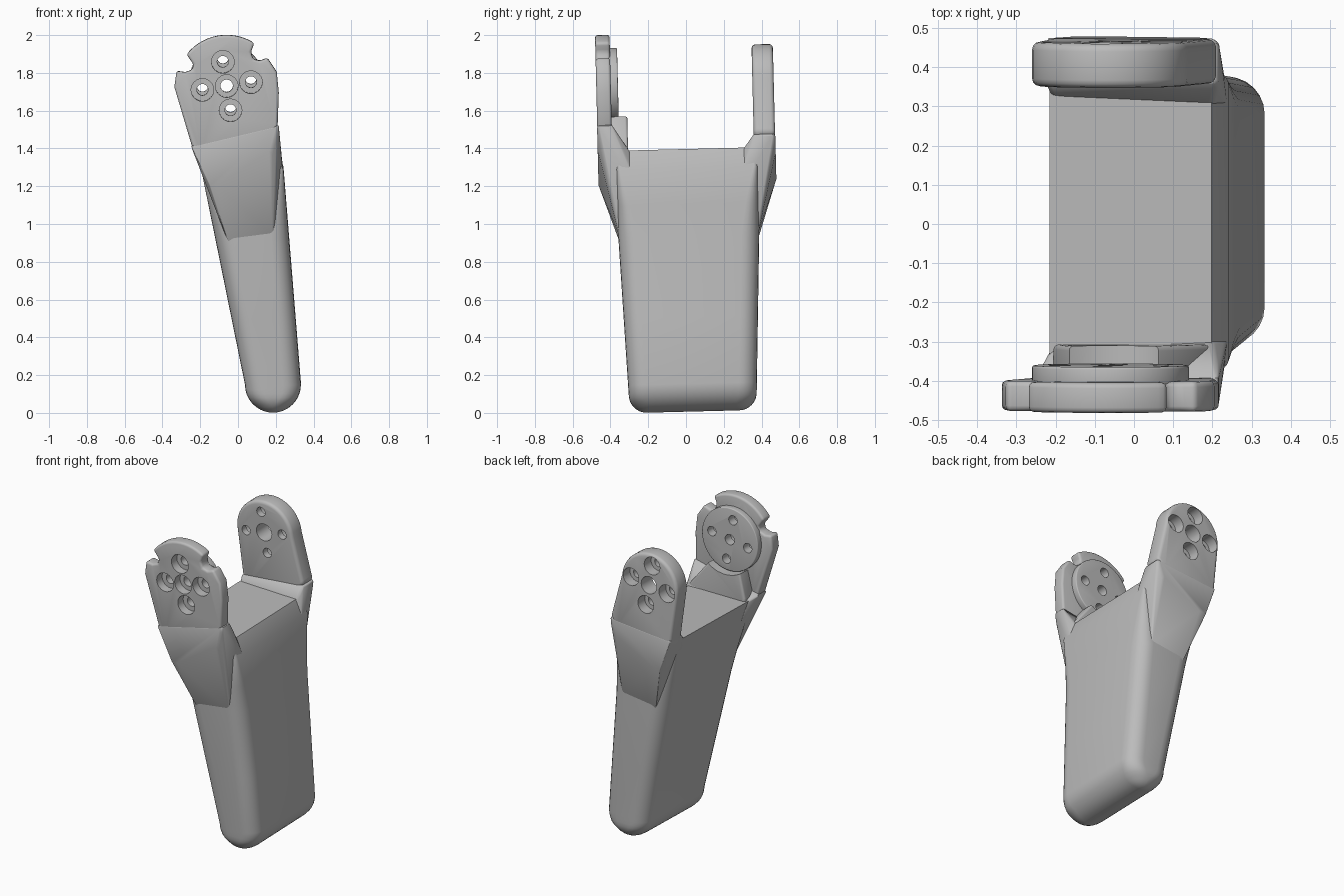
import bpy, bmesh
from math import sin, cos, pi, sqrt, radians
from mathutils import Matrix, Vector

if "Cube" in bpy.data.objects:
    bpy.data.objects.remove(bpy.data.objects["Cube"])

grey = bpy.data.materials.new("plain grey")
grey.use_nodes = True
grey.diffuse_color = (0.5, 0.5, 0.5, 1)
grey.node_tree.nodes["Principled BSDF"].inputs["Base Color"].default_value = (0.5, 0.5, 0.5, 1)

# The whole part leans slightly about the x axis
LEAN = Matrix.Translation((0, 0.013, 1.007)) @ Matrix.Rotation(0.025, 4, 'X') @ Matrix.Translation((0, 0, -1))
AX, AZ = -0.06, 1.735   # joint axis


def to_object(name, bm):
    bmesh.ops.recalc_face_normals(bm, faces=bm.faces)
    mesh = bpy.data.meshes.new(name)
    bm.to_mesh(mesh)
    bm.free()
    mesh.materials.append(grey)
    obj = bpy.data.objects.new(name, mesh)
    bpy.context.collection.objects.link(obj)
    obj.matrix_world = LEAN
    return obj


def add_loft(bm, rings):
    """Skin a list of equal point rings and cap both ends."""
    rows = [[bm.verts.new(p) for p in ring] for ring in rings]
    for a, b in zip(rows, rows[1:]):
        for i in range(len(a)):
            j = (i + 1) % len(a)
            bm.faces.new((a[i], a[j], b[j], b[i]))
    bm.faces.new(rows[0])
    bm.faces.new(rows[-1])


def loft(name, rings):
    bm = bmesh.new()
    add_loft(bm, rings)
    return to_object(name, bm)


def prism(name, outline, y0, y1):
    return loft(name, [[(x, y, z) for x, z in outline] for y in (y0, y1)])


def hull(name, points):
    bm = bmesh.new()
    for p in points:
        bm.verts.new(p)
    res = bmesh.ops.convex_hull(bm, input=bm.verts)
    inner = [g for g in res["geom_interior"] if isinstance(g, bmesh.types.BMVert)]
    bmesh.ops.delete(bm, geom=inner, context='VERTS')
    bmesh.ops.dissolve_limit(bm, angle_limit=0.02, verts=bm.verts, edges=bm.edges)
    return to_object(name, bm)


def arc(r, a0, a1, n, cx=AX, cz=AZ):
    return [(cx + r * cos(radians(a0 + (a1 - a0) * i / n)),
             cz + r * sin(radians(a0 + (a1 - a0) * i / n))) for i in range(n + 1)]


def turned_cutter(name, items):
    """Stepped cylinders along y: items are (x, z, [(y, radius), ...])."""
    bm = bmesh.new()
    for x, z, steps in items:
        add_loft(bm, [[(px, y, pz) for px, pz in arc(r, 0, 345, 23, x, z)] for y, r in steps])
    obj = to_object(name, bm)
    obj.hide_render = True
    return obj


def finish(obj, bevel=0, cutter=None):
    """Apply bevel and cut, then smooth the shading."""
    if bevel:
        m = obj.modifiers.new("round", 'BEVEL')
        m.width, m.segments, m.limit_method, m.angle_limit = bevel, 3, 'ANGLE', radians(32)
    if cutter:
        m = obj.modifiers.new("cut", 'BOOLEAN')
        m.object, m.operation, m.solver = cutter, 'DIFFERENCE', 'EXACT'
    bpy.context.view_layer.update()
    deps = bpy.context.evaluated_depsgraph_get()
    mesh = bpy.data.meshes.new_from_object(obj.evaluated_get(deps))
    obj.modifiers.clear()
    obj.data = mesh
    bpy.ops.object.select_all(action='DESELECT')
    obj.select_set(True)
    bpy.context.view_layer.objects.active = obj
    bpy.ops.object.shade_smooth_by_angle(angle=radians(32))


# Leg body: rounded rectangles stacked from the round foot to the flat floor
def section(z):
    R = 0.148
    if z < R:
        h = max(sqrt(R * R - (R - z) ** 2), 0.012)
        x0, x1 = 0.185 - h, 0.185 + h
    else:
        x0 = 0.037 - 0.203 * (z - R)
        x1 = 0.333 - 0.081 * (z - R)
    if z > 1.29:
        x1 -= 0.35 * (z - 1.29)
    half = 0.335 + 0.038 * min(z / 0.93, 1)
    if z < 0.09:
        half -= 0.09 - sqrt(0.0081 - (0.09 - z) ** 2)
    r = 0.095 if z < 1 else max(0.02, 0.095 - 0.28 * (z - 1))
    r = min(r, (x1 - x0) * 0.48)
    ring = []
    for k, (cx, cy) in enumerate([(x1 - r, half - r), (x0 + r, half - r),
                                  (x0 + r, r - half), (x1 - r, r - half)]):
        for i in range(7):
            a = (k + i / 6) * pi / 2
            ring.append((cx + r * cos(a), cy + r * sin(a), z))
    return ring


foot = [0.148 * (1 - cos(i * pi / 20)) for i in range(10)]
finish(loft("leg_body", [section(z) for z in foot + [0.148, 0.5, 0.93, 1.1, 1.29, 1.39]]))

# Shoulders: flared blends from the body out to each arm plate
for name, s, yi, outer in (
        ("front_shoulder", -1, 0.393, [(-0.25, 1.42), (-0.15, 1.21), (-0.11, 1.21), (0.18, 1.40), (0.215, 1.53)]),
        ("back_shoulder", 1, 0.357, [(-0.225, 1.42), (-0.15, 1.22), (-0.1, 1.22), (0.18, 1.36), (0.215, 1.46)])):
    pts = [(x, s * 0.471, z) for x, z in outer]
    pts += [(x, s * yi, z) for x, z in (outer[0], outer[-1])]
    pts += [(-0.05, s * 0.365, 0.9), (0.19, s * 0.365, 0.93), (-0.185, s * 0.29, 1.25),
            (-0.21, s * 0.32, 1.385), (0.238, s * 0.3, 1.29), (0.243, s * 0.29, 1.2),
            (0.2, s * 0.3, 1.385)]
    finish(hull(name, pts), 0.012)

# Screw holes around the joint axis
ring = [(AX + 0.13 * cos(a), AZ + 0.13 * sin(a)) for a in (radians(9 + 90 * i) for i in range(4))]
front_cut = turned_cutter("front_hole_cutter", [
    (x, z, [(-0.6, 0.06), (-0.415, 0.06), (-0.415, r), (-0.2, r)])
    for x, z, r in [(AX, AZ, 0.033)] + [(x, z, 0.03) for x, z in ring]])
back_cut = turned_cutter("back_hole_cutter", [(AX, AZ, [(0.6, 0.055), (0.2, 0.055)])] + [
    (x, z, [(0.6, 0.056), (0.40, 0.056), (0.40, 0.03), (0.2, 0.03)]) for x, z in ring])

# Front arm plate with two notches beside the crown
front_outline = [(-0.2, 1.36), (0.16, 1.42), (0.21, 1.53), (0.216, 1.7), (0.205, 1.81),
                 (0.155, 1.885), (0.115, 1.868), (0.08, 1.878), (0.068, 1.915)]
front_outline += arc(0.27, 57, 142, 14)
front_outline += [(-0.235, 1.85), (-0.243, 1.82), (-0.28, 1.808), (-0.325, 1.815),
                  (-0.337, 1.73), (-0.245, 1.42)]
finish(prism("front_arm", front_outline, -0.47, -0.393), 0.014, front_cut)

# Back arm plate with a round head
back_outline = [(-0.2, 1.34), (0.17, 1.40), (0.212, 1.47)] + arc(0.2, 5, 185, 24) + [(-0.222, 1.41)]
finish(prism("back_arm", back_outline, 0.357, 0.47), 0.02, back_cut)

# Raised joint disc on the inside of the front arm
finish(prism("joint_disc", arc(0.2, 0, 352.5, 47), -0.405, -0.355), 0.006, front_cut)

# Inner step below the disc, hollowed to clear it
disc_gap = turned_cutter("disc_gap_cutter", [(AX, AZ, [(-0.6, 0.207), (-0.2, 0.207)])])
step = [(x, y, z) for y in (-0.42, -0.31)
        for x, z in ((-0.2, 1.36), (0.2, 1.36), (-0.205, 1.41), (0.19, 1.41), (-0.16, 1.575), (0.06, 1.575))]
finish(hull("inner_step", step), 0.012, disc_gap)

for cutter in (front_cut, back_cut, disc_gap):
    bpy.data.objects.remove(cutter)
